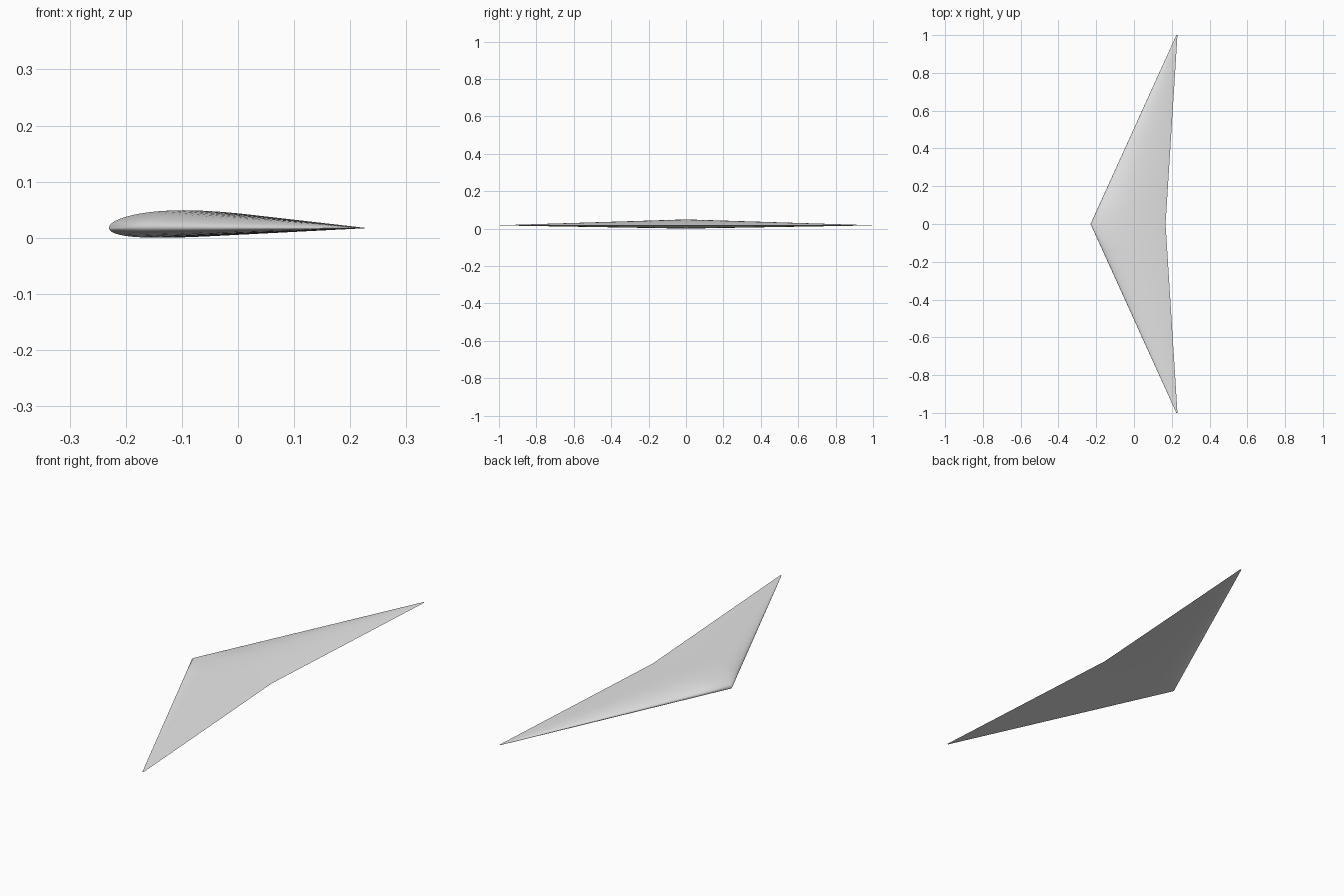
import bpy, bmesh, math

cube = bpy.data.objects.get("Cube")
if cube:
    bpy.data.objects.remove(cube, do_unlink=True)

# Planform and airfoil settings
HALF_SPAN = 1.0
ROOT_LE, ROOT_TE = -0.23, 0.167
TIP_LE, TIP_TE = 0.224, 0.23
CHORD_Z = 0.0172
THICK, CAMBER, CAMBER_POS = 0.122, 0.02, 0.4
STEPS, STATIONS = 28, 8


def surface(t, side):
    """Cambered airfoil point at chord fraction t; side is +1 upper, -1 lower."""
    half = 5 * THICK * (0.2969 * math.sqrt(t) - 0.126 * t - 0.3516 * t**2
                        + 0.2843 * t**3 - 0.1036 * t**4)
    p = CAMBER_POS
    d = p if t < p else 1 - p
    mean = CAMBER / d**2 * ((1 - 2 * p if t >= p else 0) + 2 * p * t - t * t)
    slope = math.atan(2 * CAMBER / d**2 * (p - t))
    return t - side * half * math.sin(slope), mean + side * half * math.cos(slope)


# Closed loop: trailing edge, over the top to the nose, back underneath
fractions = [(1 - math.cos(math.pi * i / STEPS)) / 2 for i in range(STEPS + 1)]
profile = [surface(t, 1) for t in reversed(fractions)]
profile += [surface(t, -1) for t in fractions[1:-1]]

# Loft the swept, tapered wing from tip to tip
bm = bmesh.new()
rings = []
for s in range(-STATIONS, STATIONS + 1):
    f = abs(s) / STATIONS
    le = ROOT_LE + (TIP_LE - ROOT_LE) * f
    te = ROOT_TE + (TIP_TE - ROOT_TE) * f
    chord = te - le
    rings.append([bm.verts.new((le + u * chord, HALF_SPAN * s / STATIONS,
                                CHORD_Z + w * chord)) for u, w in profile])
count = len(profile)
for a, b in zip(rings, rings[1:]):
    for i in range(count):
        j = (i + 1) % count
        bm.faces.new((a[i], a[j], b[j], b[i]))

# Tip caps
bm.faces.new(rings[0])
bm.faces.new(rings[-1])
bmesh.ops.recalc_face_normals(bm, faces=bm.faces)

mesh = bpy.data.meshes.new("swept_wing")
bm.to_mesh(mesh)
bm.free()
wing = bpy.data.objects.new("swept_wing", mesh)
bpy.context.collection.objects.link(wing)

# Plain grey material
grey = bpy.data.materials.new("light_grey")
grey.use_nodes = True
colour = (0.8, 0.8, 0.8, 1)
grey.diffuse_color = colour
grey.node_tree.nodes["Principled BSDF"].inputs["Base Color"].default_value = colour
mesh.materials.append(grey)

# Smooth skin with sharp trailing edge and tips
bpy.ops.object.select_all(action="DESELECT")
wing.select_set(True)
bpy.context.view_layer.objects.active = wing
bpy.ops.object.shade_smooth_by_angle(angle=math.radians(40))
